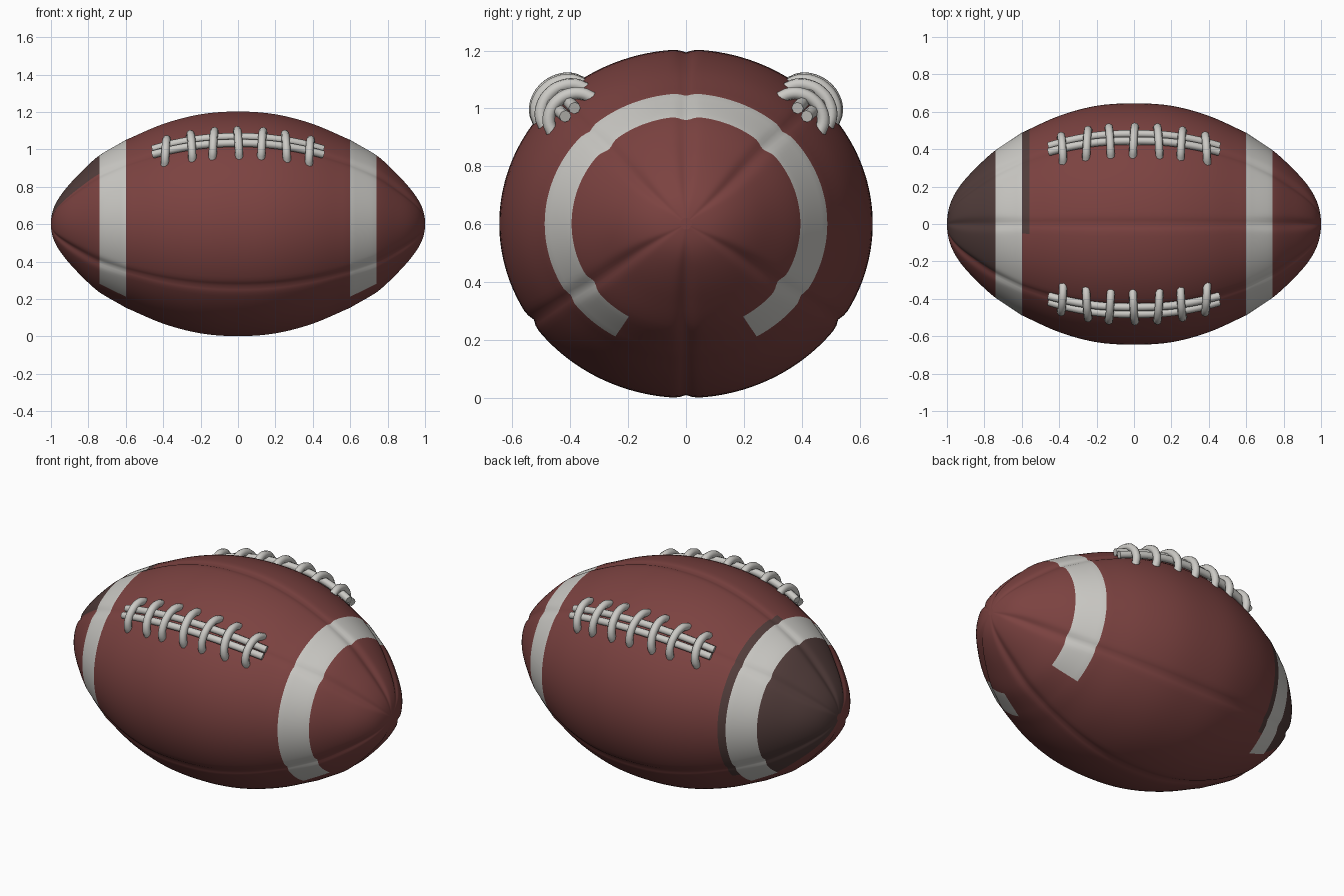
import bpy, bmesh, math

if "Cube" in bpy.data.objects:
    bpy.data.objects.remove(bpy.data.objects["Cube"])

CZ = 0.602
SEAMS = [90, 46, 134, -34, 214, 270]
TIES = [-0.385, -0.25, -0.13, 0, 0.13, 0.255, 0.385]
# half profile: x, half width, half height
PROFILE = [(0, .645, .602), (.2, .632, .587), (.4, .578, .535), (.6, .488, .450),
           (.74, .395, .370), (.85, .295, .270), (.93, .205, .180), (.98, .115, .100), (1.0, .02, .02)]


def material(name, rgb):
    m = bpy.data.materials.new(name)
    m.diffuse_color = (*rgb, 1)
    m.use_nodes = True
    m.node_tree.nodes["Principled BSDF"].inputs["Base Color"].default_value = m.diffuse_color
    return m


leather = material("brown leather", (0.20, 0.055, 0.052))
white = material("off white", (0.60, 0.59, 0.56))
worn = material("dark scuffed leather", (0.085, 0.047, 0.044))


def catmull(a, b, c, d, t):
    return tuple(0.5 * (2 * q + (r - p) * t + (2 * p - 5 * q + 4 * r - s) * t * t
                        + (3 * q - p - 3 * r + s) * t ** 3) for p, q, r, s in zip(a, b, c, d))


def profile_rings():
    pts = [(-PROFILE[1][0], *PROFILE[1][1:])] + PROFILE + [(1.0, -.08, -.08)]
    half = []
    for i in range(1, len(pts) - 2):
        for k in range(5):
            t = k / 5
            x, ry, rz = catmull(*pts[i - 1:i + 3], t)
            x = pts[i][0] + (pts[i + 1][0] - pts[i][0]) * t if i < 5 else min(x, 1.0)
            half.append((x, ry, rz))
    half.append(PROFILE[-1])
    return [(-x, a, b) for x, a, b in reversed(half[1:])] + half


def groove(deg, x):
    # seams are narrow in the middle, deeper and wider near the tips
    tip = max(0, (abs(x) - 0.55) / 0.45)
    depth, width = 0.017 + 0.09 * tip * tip, 1.8 + 5 * tip
    d = min(abs((deg - s + 180) % 360 - 180) for s in SEAMS)
    return 1 - depth * math.exp(-(d / width) ** 2)


# Ball body
rings = profile_rings()
bm = bmesh.new()
N = 180
grid = []
for x, ry, rz in rings:
    row = []
    for j in range(N):
        deg = j * 360 / N
        a, g = math.radians(deg), groove(deg, x)
        row.append(bm.verts.new((x, ry * g * math.cos(a), CZ + rz * g * math.sin(a))))
    grid.append(row)


def face_colour(x, deg):
    up = (deg + 90) % 360          # 0 at the bottom, 180 on top
    if 0.6 < abs(x) < 0.74 and 30 < up < 330:
        return 1
    if x < -0.74 and 32 < up < 222:
        return 2
    if -0.6 < x < -0.56 and 45 < up < 186:
        return 2
    return 0


for i in range(len(grid) - 1):
    for j in range(N):
        k = (j + 1) % N
        f = bm.faces.new((grid[i][j], grid[i][k], grid[i + 1][k], grid[i + 1][j]))
        f.material_index = face_colour((rings[i][0] + rings[i + 1][0]) / 2, (j + .5) * 360 / N)
        f.smooth = True
bm.faces.new(grid[0])
bm.faces.new(grid[-1])
bmesh.ops.recalc_face_normals(bm, faces=bm.faces)
mesh = bpy.data.meshes.new("ball_body")
bm.to_mesh(mesh)
bm.free()
for m in (leather, white, worn):
    mesh.materials.append(m)
bpy.context.collection.objects.link(bpy.data.objects.new("ball_body", mesh))


def surface(x, deg, lift):
    # point above the ball skin
    ax = abs(x)
    i = max(k for k in range(len(rings)) if rings[k][0] <= ax)
    p, q = rings[i], rings[i + 1]
    t = (ax - p[0]) / (q[0] - p[0])
    ry, rz = p[1] + (q[1] - p[1]) * t + lift, p[2] + (q[2] - p[2]) * t + lift
    a = math.radians(deg)
    return (x, ry * math.cos(a), CZ + rz * math.sin(a))


def cords(name, paths, radius):
    cu = bpy.data.curves.new(name, "CURVE")
    cu.dimensions = "3D"
    cu.bevel_depth = radius
    cu.bevel_resolution = 2
    cu.resolution_u = 4
    cu.use_fill_caps = True
    for path in paths:
        sp = cu.splines.new("BEZIER")
        sp.bezier_points.add(len(path) - 1)
        for bp, co in zip(sp.bezier_points, path):
            bp.co = co
            bp.handle_left_type = bp.handle_right_type = "AUTO"
    cu.materials.append(white)
    bpy.context.collection.objects.link(bpy.data.objects.new(name, cu))


# Laces on both upper seams: two long strands and seven cross ties
for side, centre, sign in (("back", 46, 1), ("front", 134, -1)):
    strands = [[surface(-.455 + .91 * k / 14, centre + o, .022) for k in range(15)] for o in (-2.2, 2.2)]
    cords(side + "_lace_strands", strands, 0.021)
    ties = []
    for n, x in enumerate(TIES):
        slant = 0.006 * (-1) ** n
        ties.append([surface(x + slant * o / 9, centre + sign * o, h)
                     for o, h in ((-9.5, -.012), (-7.5, .02), (-4, .044), (0, .052),
                                  (4, .044), (7.5, .02), (9.5, -.012))])
    cords(side + "_lace_ties", ties, 0.022)
